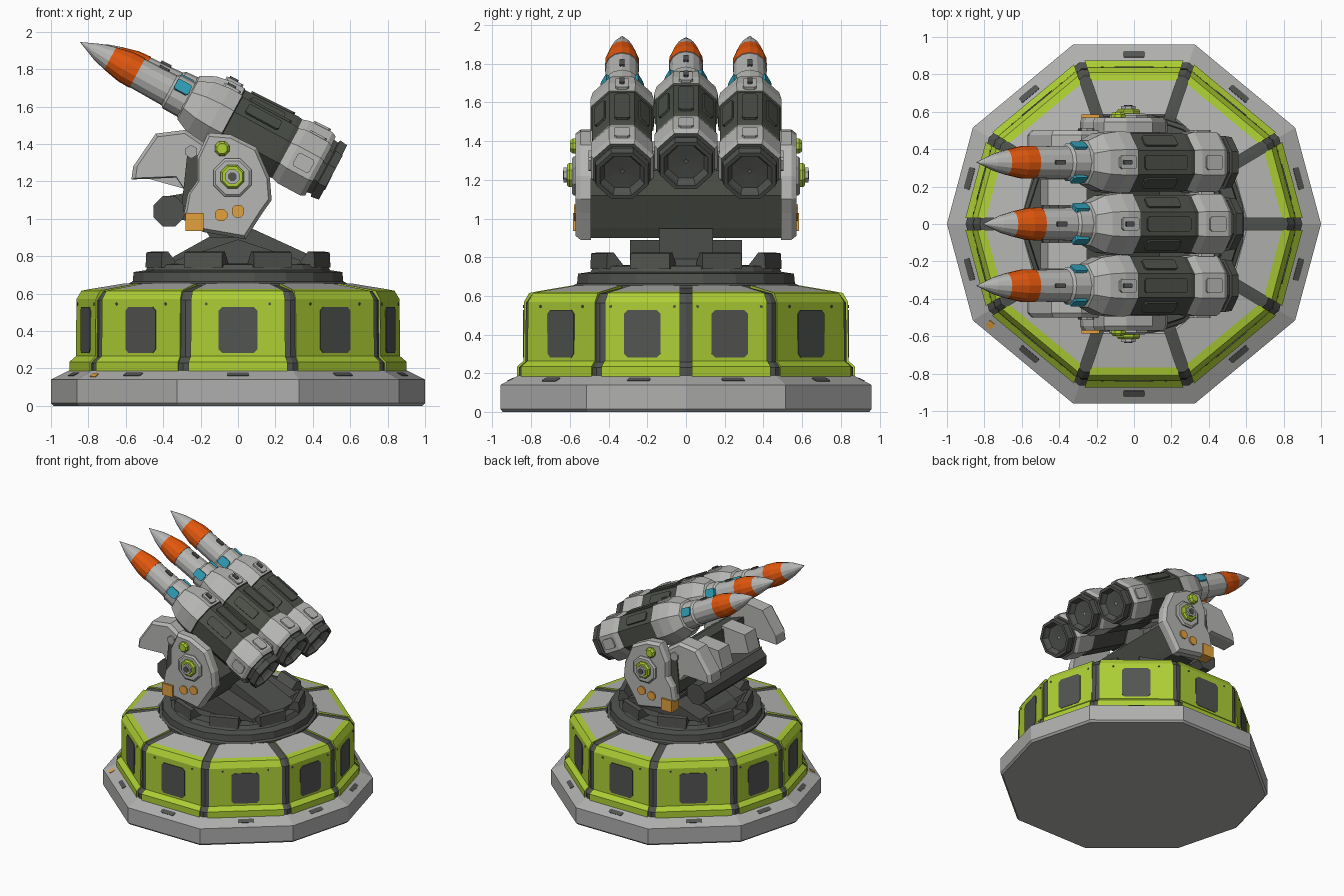
import bpy, bmesh, math
from mathutils import Vector as V

if "Cube" in bpy.data.objects:
    bpy.data.objects.remove(bpy.data.objects["Cube"])

MATS = {}
for n, c in {"light_grey": (.47, .47, .46), "base_grey": (.43, .43, .425), "charcoal": (.08, .085, .077),
             "tube_dark": (.07, .078, .064), "lime": (.42, .62, .035), "orange": (.76, .095, .004),
             "amber": (.76, .36, .05), "blue": (.03, .35, .48), "window_dark": (.085, .09, .084)}.items():
    MATS[n] = bpy.data.materials.new(n)
    MATS[n].diffuse_color = (*c, 1)
KEYS = list(MATS)
O, X, Y, Z = V((0, 0, 0)), V((1, 0, 0)), V((0, 1, 0)), V((0, 0, 1))


def finish(name, bm):
    bmesh.ops.remove_doubles(bm, verts=bm.verts, dist=1e-5)
    bmesh.ops.recalc_face_normals(bm, faces=bm.faces)
    me = bpy.data.meshes.new(name)
    bm.to_mesh(me)
    bm.free()
    for k in KEYS:
        me.materials.append(MATS[k])
    ob = bpy.data.objects.new(name, me)
    bpy.context.collection.objects.link(ob)
    return ob


def loft(name, rings, mats, cap=True):
    """Skin closed rings; mats[i] colours the band from ring i to i+1."""
    bm = bmesh.new()
    vs = [[bm.verts.new(p) for p in r] for r in rings]
    n = len(rings[0])
    for i in range(len(rings) - 1):
        for j in range(n):
            k = (j + 1) % n
            f = bm.faces.new((vs[i][j], vs[i][k], vs[i + 1][k], vs[i + 1][j]))
            f.material_index = KEYS.index(mats[i])
    if cap:
        bm.faces.new(vs[0][::-1]).material_index = KEYS.index(mats[0])
        bm.faces.new(vs[-1]).material_index = KEYS.index(mats[-1])
    return finish(name, bm)


def lathe(name, prof, sides, origin, axis, cap=True):
    """prof: (distance along axis, radius, colour of next band)."""
    q = axis.to_track_quat('Z', 'Y')
    rings = []
    for s, r, m in prof:
        a = [(j + .5) * math.tau / sides for j in range(sides)]
        rings.append([origin + q @ V((r * math.cos(t), r * math.sin(t), s)) for t in a])
    return loft(name, rings, [p[2] for p in prof[:-1]], cap)


def prism(name, pts, mat, o, u, v, d0, d1, taper=1.0, bev=0.0):
    """Extrude a 2D outline along u x v, optionally with a chamfered outer face."""
    w = u.cross(v).normalized()
    cx, cy = sum(p[0] for p in pts) / len(pts), sum(p[1] for p in pts) / len(pts)

    def ring(d, k):
        return [o + u * (cx + (a - cx) * k) + v * (cy + (b - cy) * k) + w * d for a, b in pts]
    rings = [ring(d0, 1), ring(d1, 1)]
    if taper < 1:
        rings = [ring(d0, 1), ring(d1 - bev, 1), ring(d1, taper)]
    return loft(name, rings, [mat] * (len(rings) - 1))


def ngon(cx, cy, r, n):
    return [(cx + r * math.cos((i + .5) * math.tau / n), cy + r * math.sin((i + .5) * math.tau / n)) for i in range(n)]


def cut_rect(w, h, c):
    w, h = w / 2, h / 2
    return [(-w + c, -h), (w - c, -h), (w, -h + c), (w, h - c), (w - c, h), (-w + c, h), (-w, h - c), (-w, -h + c)]


# Ten-sided base
ANG = [math.radians(a) for a in (0, 30.5, 71, 109, 149.5, 180, 210.5, 251, 289, 329.5)]


def corner(i, r, z):
    a = ANG[i % 10]
    return V((r * math.cos(a), 1.015 * r * math.sin(a), z))


def deca(r, z):
    return [corner(i, r, z) for i in range(10)]


loft("base_slab", [deca(.985, 0), deca(1, .015), deca(1, .14), deca(.89, .195), deca(.6, .2)], ["base_grey"] * 4)
loft("rib_core", [deca(r, z) for r, z in ((.9, .18), (.9, .23), (.865, .26), (.862, .565), (.825, .612), (.6, .642))],
     ["charcoal"] * 5)

# Armour panels with windows and base slots
PROF = [(.91, .18, "lime"), (.91, .235, "lime"), (.875, .265, "lime"), (.872, .57, "lime"), (.845, .615, "lime"),
        (.80, .624, "light_grey"), (.61, .655, "light_grey"), (.58, .62, "charcoal"), (.58, .18, "charcoal")]
for i in range(10):
    bm = bmesh.new()
    rows = []
    for r, z, m in PROF:
        a, b = corner(i, r, z), corner(i + 1, r, z)
        t = (b - a).normalized()
        rows.append((bm.verts.new(a + t * .032), bm.verts.new(b - t * .032)))
    for k, (r, z, m) in enumerate(PROF):
        p, q = rows[k], rows[(k + 1) % len(PROF)]
        bm.faces.new((p[0], p[1], q[1], q[0])).material_index = KEYS.index(m)
    for e in (0, 1):
        bm.faces.new([p[e] for p in rows]).material_index = KEYS.index("lime")
    finish(f"armour_panel_{i}", bm)
    mid = (corner(i, .8735, .405) + corner(i + 1, .8735, .405)) / 2
    width = .21 if (corner(i, 1, 0) - corner(i + 1, 1, 0)).length > .6 else .195
    prism(f"panel_window_{i}", cut_rect(width, .245, .02), "window_dark", mid, t, Z, -.01, .005)
    for s in (-1, 1):
        prism(f"panel_pin_{i}_{s}", ngon(s * .17, .14, .008, 6), "window_dark", mid, t, Z, -.01, .003)
    lo, hi = [(corner(i, r, z) + corner(i + 1, r, z)) / 2 for r, z in ((1, .14), (.89, .195))]
    up = (hi - lo).normalized()
    prism(f"base_slot_{i}", cut_rect(.12, .035, .006), "window_dark", lo.lerp(hi, .5), t, up, -.01, .003)
    if i == 6:
        prism("base_marker", cut_rect(.04, .04, .006), "amber", lo.lerp(hi, .4) - t * .26, t, up, -.01, .004)

# Turntable
C = "charcoal"
lathe("turntable_ring", [(.6, .6, C), (.655, .59, C), (.665, .57, C), (.715, .565, C), (.725, .5, C), (.755, .48, C),
                         (.76, .40, C), (.74, .38, C), (.74, .01, C)], 20, O, Z)
for i in range(8):
    a = math.radians(22.5 + 45 * i)
    o, t = V((math.cos(a), math.sin(a), 0)), V((-math.sin(a), math.cos(a), 0))
    prism(f"ring_block_{i}", [(.38, .74), (.49, .74), (.485, .82), (.45, .825)], C, O, o, Z, -.11, .11)
prism("pedestal", [(-.4, .73), (.42, .73), (.42, .79), (.07, .95), (-.07, .95), (-.34, .8)], C, O, X, Z, -.14, .14)
prism("pedestal_skirt", [(-.36, .73), (.36, .73), (.33, .78), (0, .89), (-.33, .78)], C, O, X, Z, -.29, .29)

# Cradle between the side arms
prism("cradle", [(.14, 1.12), (.06, .95), (-.16, .95), (-.3, 1.08), (-.27, 1.36), (-.1, 1.3)], "tube_dark",
      O, X, Z, -.51, .51)
prism("cradle_foot", [(.06, .95), (.03, .9), (-.15, .9), (-.18, .95)], "tube_dark", O, X, Z, -.5, .5)
prism("counter_roller", ngon(-.37, 1.04, .088, 8), C, O, X, Z, -.4, .4)
prism("roller_bracket", [(-.38, 1.0), (-.15, .98), (-.15, 1.16), (-.38, 1.12)], "tube_dark", O, X, Z, -.3, .3)
for s in (-1, 1):
    prism(f"cradle_block_{s}", [(-.5, 1.22), (-.25, 1.15), (-.25, 1.38), (-.46, 1.36)], "light_grey",
          V((0, s * .17, 0)), X, Z, -.07, .07)

# Side arms, mirrored; outlines use x and z, depth runs outward
ARM = [(-.29, 1.02), (-.19, .93), (.04, .89), (.13, 1.03), (.18, 1.1), (.17, 1.22), (.1, 1.38), (-.04, 1.45),
       (-.16, 1.46), (-.22, 1.33), (-.22, 1.2), (-.27, 1.13)]
SHIELD = [(-.57, 1.21), (-.56, 1.28), (-.44, 1.455), (-.28, 1.475), (-.14, 1.38), (-.17, 1.15), (-.27, 1.13), (-.33, 1.22)]
for s, side in ((-1, "front"), (1, "back")):
    def part(name, pts, mat, d0, d1, taper=1.0, bev=0.0):
        # X cross Z points to -y, so flip the depth for the back
        prism(f"{side}_{name}", pts, mat, O, X, Z, -s * d0, -s * d1, taper, -s * bev)
    part("arm_plate", ARM, "light_grey", .49, .57, .93, .025)
    part("arm_shield", SHIELD, "light_grey", .36, .5, .9, .025)
    part("shield_bolt", ngon(-.25, 1.36, .035, 6), "base_grey", .45, .512)
    part("hub_plate", ngon(-.03, 1.22, .11, 8), "light_grey", .55, .59, .88, .01)
    part("hub_ring", ngon(-.03, 1.225, .068, 8), "lime", .57, .615, .85, .012)
    part("hub_nut", ngon(-.03, 1.225, .042, 8), "light_grey", .6, .632)
    part("hub_hole", ngon(-.03, 1.225, .025, 8), "window_dark", .62, .636)
    part("green_cap", ngon(-.085, 1.375, .042, 8), "lime", .55, .6, .7, .015)
    part("amber_block", [(-.28, .935), (-.185, .935), (-.185, 1.03), (-.28, 1.03)], "amber", .49, .585)
    for k, (x, z) in enumerate(((-.09, 1.02), (.0, 1.04))):
        part(f"amber_lamp_{k}", ngon(x, z, .036, 8), "amber", .56, .58)

# Launch tubes and missiles
G, T, R, W = "light_grey", "tube_dark", "orange", "window_dark"
TUBE = [(.05, .01, C), (.045, .10, C), (.02, .118, C), (0, .123, C), (0, .145, C), (.045, .152, C),
        (.05, .135, C), (.075, .14, C), (.075, .16, G), (.1, .175, G), (.235, .175, G), (.275, .163, T), (.3, .168, T),
        (.62, .168, T), (.625, .176, G), (.7, .178, G), (.79, .165, G), (.87, .125, G), (.88, .1, G), (.88, .01, G)]
MISSILE = [(.85, .105, G), (.97, .102, G), (.985, .09, G), (1.18, .086, G), (1.18, .09, R), (1.25, .088, R),
           (1.345, .068, G), (1.42, .047, G), (1.53, .0, G)]
# angle around the axis, place along it, distance from it, width, length, colour
DETAILS = ((0, .455, .155, .08, .26, T), (45, .47, .155, .07, .2, T), (-45, .47, .155, .07, .2, T),
           (0, .69, .165, .07, .1, G), (90, .165, .161, .08, .1, G), (-90, .165, .161, .08, .1, G),
           (0, .165, .161, .08, .1, G), (0, .7, .176, .025, .05, W), (62, .925, .098, .065, .085, "blue"),
           (-62, .925, .098, .065, .085, "blue"), (0, 1.06, .086, .025, .06, W))
SIDE = ((.496, 1.22), (-.845, 1.945))
for name, y, (rear, tip) in (("front", -.33, SIDE), ("middle", 0, ((.524, 1.273), (-.81, 1.937))), ("back", .33, SIDE)):
    o, e = V((rear[0], y, rear[1])), V((tip[0], y, tip[1]))
    ax = (e - o).normalized()
    up = ax.cross(-Y) if ax.cross(-Y).z > 0 else ax.cross(Y)
    k = (e - o).length / 1.53
    lathe(f"{name}_tube", TUBE, 8, o, ax, cap=False)
    lathe(f"{name}_missile", [(s * k, r, m) for s, r, m in MISSILE], 14, o, ax, cap=False)
    for j, (deg, s, rad, w, h, mat) in enumerate(DETAILS):
        a = math.radians(deg)
        out = up * math.cos(a) + Y * math.sin(a)
        top = .004 if mat == W else .012
        prism(f"{name}_detail_{j}", cut_rect(w, h, w * .15), mat, o + ax * s + out * rad, ax.cross(out), ax, .012, -top)

for m in bpy.data.materials:
    if m.users and not m.is_grease_pencil:
        m.use_nodes = True
        m.node_tree.nodes["Principled BSDF"].inputs["Base Color"].default_value = m.diffuse_color
